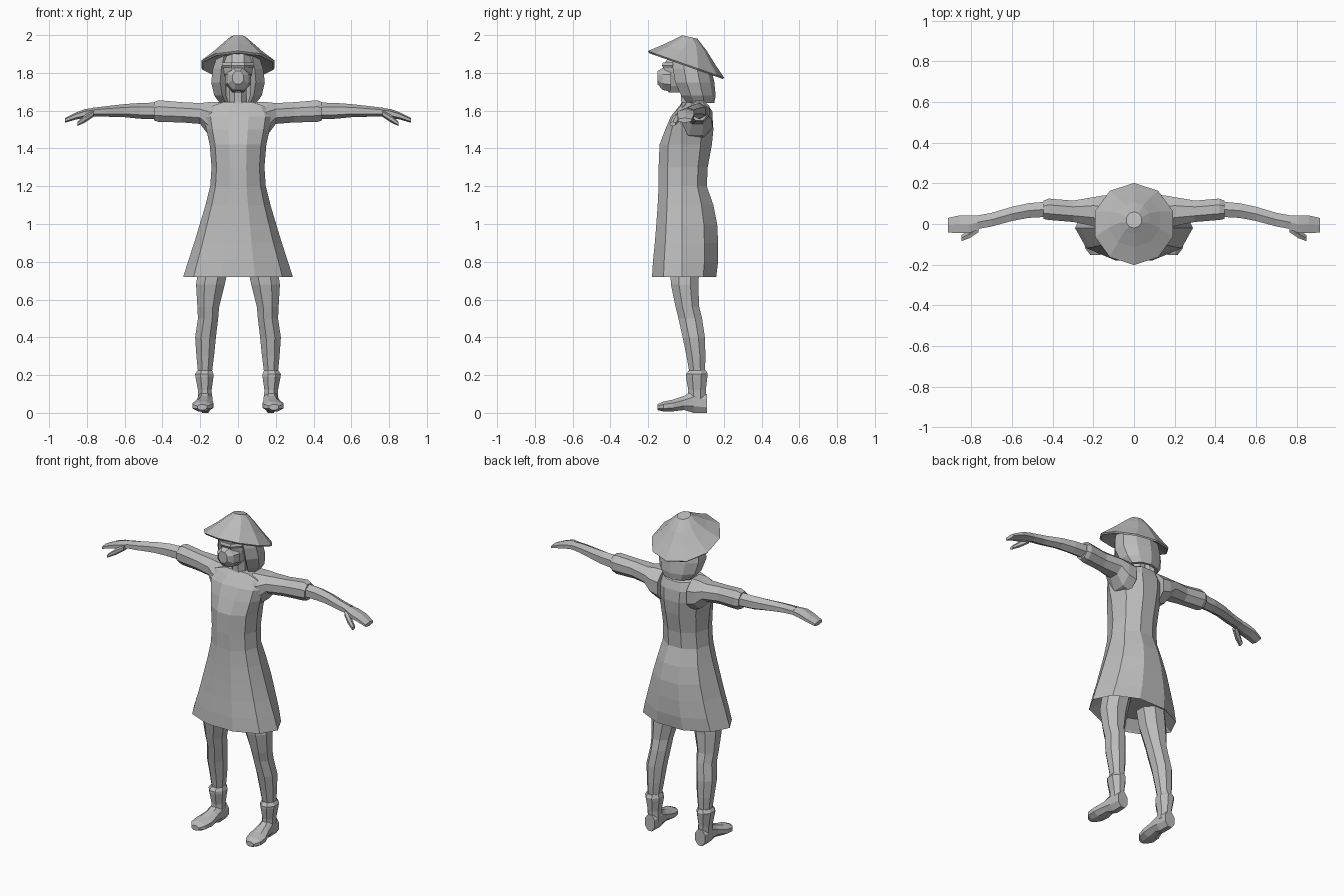
import bpy, bmesh, math

grey = bpy.data.materials.new("plain grey")
grey.diffuse_color = (0.5, 0.5, 0.5, 1)


def loft(name, rings, mirror=False):
    """Skin closed rings of points, cap both ends, optionally mirror across x."""
    bm = bmesh.new()
    vs = [[bm.verts.new(p) for p in r] for r in rings]
    n = len(vs[0])
    for a, b in zip(vs, vs[1:]):
        for i in range(n):
            j = (i + 1) % n
            bm.faces.new((a[i], a[j], b[j], b[i]))
    bm.faces.new(vs[0])
    bm.faces.new(vs[-1])
    bmesh.ops.recalc_face_normals(bm, faces=bm.faces)
    me = bpy.data.meshes.new(name)
    bm.to_mesh(me)
    bm.free()
    me.materials.append(grey)
    ob = bpy.data.objects.new(name, me)
    bpy.context.collection.objects.link(ob)
    if mirror:
        ob.modifiers.new("Mirror", 'MIRROR')
    return ob


def ring(axis, pos, a0, a1, b0, b1, n=8):
    """Flat-sided oval filling the given bounds across the chosen axis."""
    pts = []
    k = 1 / math.cos(math.pi / n)
    for i in range(n):
        t = 2 * math.pi * (i + 0.5) / n
        a = (a0 + a1) / 2 + (a1 - a0) / 2 * math.cos(t) * k
        b = (b0 + b1) / 2 + (b1 - b0) / 2 * math.sin(t) * k
        pts.append({'x': (pos, a, b), 'y': (a, pos, b), 'z': (a, b, pos)}[axis])
    return pts


def tube(name, axis, rows, n=8, mirror=False):
    return loft(name, [ring(axis, *r, n=n) for r in rows], mirror)


# Dress body: height, half width, front y, back y
body = [(0.78, 0.20, -0.13, 0.13), (0.73, 0.275, -0.175, 0.155),
        (0.72, 0.29, -0.18, 0.16), (0.80, 0.265, -0.175, 0.17),
        (0.90, 0.232, -0.165, 0.17), (1.00, 0.202, -0.157, 0.165),
        (1.10, 0.172, -0.15, 0.145), (1.20, 0.147, -0.145, 0.11),
        (1.30, 0.140, -0.145, 0.115), (1.42, 0.150, -0.14, 0.137),
        (1.50, 0.168, -0.11, 0.145), (1.57, 0.18, -0.08, 0.14),
        (1.62, 0.15, -0.04, 0.125), (1.645, 0.08, -0.02, 0.09)]


def dress_ring(z, w, f, b):
    # ten sides, widest slightly forward of the middle
    pts = []
    for i in range(10):
        t = 2 * math.pi * i / 10
        c, s = math.cos(t), math.sin(t)
        s = max(-1, min(1, s / math.sin(math.radians(72))))
        mid = -0.02
        pts.append((w * c, mid + s * ((b - mid) if s > 0 else (mid - f)), z))
    return pts


loft("dress", [dress_ring(*r) for r in body])

# Sleeves
tube("sleeve", 'x', [
    (0.10, -0.05, 0.14, 1.45, 1.645), (0.155, -0.04, 0.14, 1.47, 1.645),
    (0.20, -0.01, 0.132, 1.53, 1.64), (0.30, 0.01, 0.115, 1.538, 1.645),
    (0.42, 0.02, 0.125, 1.54, 1.655), (0.445, 0.025, 0.115, 1.548, 1.645)],
    mirror=True)

# Arms and hands
tube("arm", 'x', [
    (0.43, 0.035, 0.11, 1.56, 1.637), (0.52, 0.03, 0.102, 1.563, 1.635),
    (0.60, 0.015, 0.085, 1.57, 1.63), (0.70, -0.012, 0.055, 1.572, 1.62),
    (0.77, -0.025, 0.042, 1.573, 1.612)], n=6, mirror=True)
tube("hand", 'x', [
    (0.76, -0.025, 0.042, 1.573, 1.612), (0.81, -0.045, 0.042, 1.565, 1.605),
    (0.86, -0.045, 0.042, 1.555, 1.587), (0.915, -0.042, 0.03, 1.538, 1.56)],
    n=6, mirror=True)
tube("thumb", 'x', [
    (0.765, -0.04, 0.0, 1.57, 1.60), (0.81, -0.07, -0.03, 1.54, 1.575),
    (0.85, -0.085, -0.055, 1.52, 1.54)], n=6, mirror=True)

# Legs
tube("leg", 'z', [
    (0.20, 0.14, 0.21, 0.02, 0.10), (0.30, 0.127, 0.22, 0.003, 0.103),
    (0.40, 0.117, 0.227, -0.018, 0.10), (0.50, 0.105, 0.212, -0.04, 0.085),
    (0.56, 0.10, 0.215, -0.055, 0.07), (0.68, 0.07, 0.222, -0.08, 0.065),
    (0.82, 0.04, 0.20, -0.085, 0.075)], mirror=True)

# Boots: shaft with a flared cuff, then the foot
tube("boot_shaft", 'z', [
    (0.06, 0.135, 0.21, 0.01, 0.105), (0.12, 0.14, 0.212, 0.012, 0.105),
    (0.19, 0.13, 0.225, 0.0, 0.113), (0.205, 0.13, 0.227, 0.0, 0.115),
    (0.225, 0.138, 0.215, 0.015, 0.105)], mirror=True)
tube("boot_foot", 'y', [
    (-0.152, 0.165, 0.215, 0.015, 0.045), (-0.12, 0.14, 0.24, 0.008, 0.06),
    (-0.07, 0.13, 0.24, 0.008, 0.07), (-0.01, 0.135, 0.22, 0.015, 0.09),
    (0.04, 0.135, 0.212, 0.0, 0.12), (0.11, 0.14, 0.208, 0.0, 0.10)],
    mirror=True)

# Neck and head
tube("neck", 'z', [(1.60, -0.07, 0.07, -0.03, 0.09),
                   (1.645, -0.047, 0.047, -0.025, 0.075),
                   (1.74, -0.045, 0.045, -0.03, 0.075)])
tube("head", 'z', [(1.695, -0.03, 0.03, -0.09, 0.05),
                   (1.73, -0.055, 0.055, -0.112, 0.08),
                   (1.79, -0.072, 0.072, -0.12, 0.09),
                   (1.85, -0.08, 0.08, -0.115, 0.09),
                   (1.90, -0.075, 0.075, -0.08, 0.08)])

# Face mask and brow band
tube("face_mask", 'y', [(-0.08, -0.068, 0.068, 1.70, 1.83),
                        (-0.125, -0.055, 0.055, 1.71, 1.825),
                        (-0.15, -0.03, 0.03, 1.74, 1.81)])
tube("brow_band", 'z', [(1.825, -0.08, 0.08, -0.12, 0.06),
                        (1.84, -0.084, 0.084, -0.128, 0.06),
                        (1.855, -0.08, 0.08, -0.122, 0.06)])


# Hair: a shell open at the face
def hair_ring(z, w, f, b, thick):
    angles = [math.radians(-50 + 280 * i / 8) for i in range(9)]
    cy, h = (f + b) / 2, (b - f) / 2
    outer = [(w * math.cos(t), cy + h * math.sin(t), z) for t in angles]
    inner = [(w * thick * math.cos(t), cy + h * thick * math.sin(t), z)
             for t in reversed(angles)]
    return outer + inner


loft("hair", [hair_ring(*r) for r in [
    (1.64, 0.10, -0.01, 0.15, 0.8), (1.68, 0.13, -0.05, 0.157, 0.75),
    (1.75, 0.147, -0.085, 0.15, 0.72), (1.82, 0.138, -0.095, 0.135, 0.72),
    (1.89, 0.115, -0.09, 0.10, 0.72)]])


# Hat: tilted rings from the hollow underside over the brim to the crown
def hat_ring(r, cy, z, slope, n=10):
    return [(r * math.sin(2 * math.pi * i / n),
             cy - r * math.cos(2 * math.pi * i / n),
             z - slope * r * -math.cos(2 * math.pi * i / n)) for i in range(n)]


loft("hat", [hat_ring(*r) for r in [
    (0.10, 0.01, 1.868, 0.34), (0.195, 0.0, 1.836, 0.35),
    (0.202, 0.0, 1.845, 0.35), (0.135, 0.02, 1.898, 0.40),
    (0.078, 0.03, 1.952, 0.42), (0.04, 0.02, 1.99, 0.22)]])
